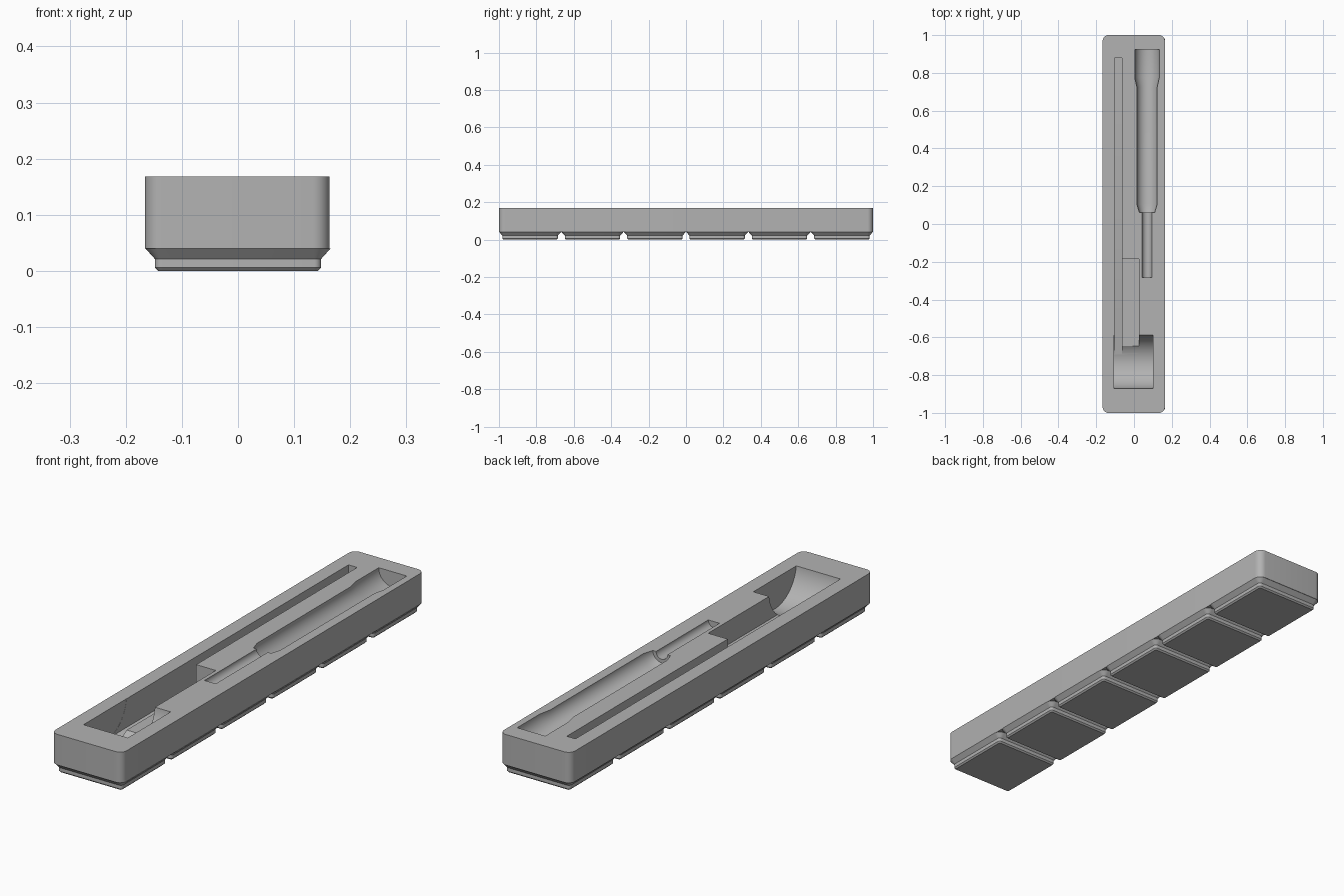
import bpy, bmesh, math
from mathutils import Matrix

cube = bpy.data.objects.get("Cube")
if cube:
    bpy.data.objects.remove(cube, do_unlink=True)

TOP, BASE = 0.168, 0.04
PITCH = 1 / 3

grey = bpy.data.materials.new("plain grey")
grey.use_nodes = True
COLOUR = (0.45, 0.45, 0.45, 1)
grey.diffuse_color = COLOUR
grey.node_tree.nodes["Principled BSDF"].inputs["Base Color"].default_value = COLOUR


def finish(name, bm):
    bmesh.ops.recalc_face_normals(bm, faces=bm.faces)
    mesh = bpy.data.meshes.new(name)
    bm.to_mesh(mesh)
    bm.free()
    mesh.materials.append(grey)
    obj = bpy.data.objects.new(name, mesh)
    bpy.context.collection.objects.link(obj)
    return obj


def loft(name, rings):
    """Skin closed rings of points and cap both ends."""
    bm = bmesh.new()
    loops = [[bm.verts.new(p) for p in ring] for ring in rings]
    n = len(loops[0])
    for a, b in zip(loops, loops[1:]):
        for i in range(n):
            j = (i + 1) % n
            bm.faces.new((a[i], a[j], b[j], b[i]))
    bm.faces.new(loops[0])
    bm.faces.new(loops[-1])
    return finish(name, bm)


def rounded_rect(cx, cy, hx, hy, r, z, steps=8):
    points = []
    for k, (sx, sy) in enumerate([(1, 1), (-1, 1), (-1, -1), (1, -1)]):
        for i in range(steps + 1):
            a = math.pi / 2 * (k + i / steps)
            points.append((cx + sx * (hx - r) + r * math.cos(a),
                           cy + sy * (hy - r) + r * math.sin(a), z))
    return points


def box(name, x0, x1, y0, y1, z0, z1):
    return loft(name, [[(x0, y0, z), (x1, y0, z), (x1, y1, z), (x0, y1, z)]
                       for z in (z0, z1)])


def smooth(obj):
    bpy.ops.object.select_all(action="DESELECT")
    obj.select_set(True)
    bpy.context.view_layer.objects.active = obj
    bpy.ops.object.shade_smooth_by_angle(angle=math.radians(25))


# Solid tray body
body = loft("tray_body", [rounded_rect(-0.0013, 0, 0.1645, 1, 0.03, z) for z in (BASE, TOP)])

# Long slot and the finger pocket beside it, both running into the round pocket
cutters = [
    box("slot_cutter", -0.1045, -0.064, -0.73, 0.88, 0.048, 0.3),
    box("finger_cutter", -0.08, 0.027, -0.73, -0.185, 0.07, 0.32),
]

# Round pocket lying across the tray
bm = bmesh.new()
bmesh.ops.create_cone(bm, cap_ends=True, segments=96, radius1=0.143, radius2=0.143, depth=0.205,
                      matrix=Matrix.Translation((-0.0025, -0.73, 0.185))
                      @ Matrix.Rotation(math.pi / 2, 4, "Y"))
cutters.append(finish("round_pocket_cutter", bm))

# Stepped tool recess, turned about an axis level with the top
profile = [(-0.283, 0.026), (0.062, 0.026), (0.062, 0.041), (0.105, 0.054),
           (0.725, 0.054), (0.775, 0.065), (0.925, 0.065)]
SEG = 64
cutters.append(loft("tool_cutter", [
    [(0.069 + r * math.cos(math.tau * (i + 0.5) / SEG), y,
      TOP + r * math.sin(math.tau * (i + 0.5) / SEG)) for i in range(SEG)]
    for y, r in profile]))

# Carve the recesses
for cutter in cutters:
    cutter.hide_render = True
    bpy.ops.object.select_all(action="DESELECT")
    bpy.context.view_layer.objects.active = body
    body.select_set(True)
    mod = body.modifiers.new("carve", "BOOLEAN")
    mod.operation = "DIFFERENCE"
    mod.solver = "EXACT"
    mod.object = cutter
    bpy.ops.object.modifier_apply(modifier=mod.name)
    bpy.data.objects.remove(cutter, do_unlink=True)
smooth(body)

# Six stepped feet: height, half width, corner radius
steps = [(0, 0.142, 0.006), (0.006, 0.148, 0.0125), (0.021, 0.148, 0.0125), (BASE, 0.165, 0.03)]
for k in range(6):
    y = (k - 2.5) * PITCH
    foot = loft(f"foot_{k + 1}", [rounded_rect(0, y, h, h, r, z) for z, h, r in steps])
    smooth(foot)
